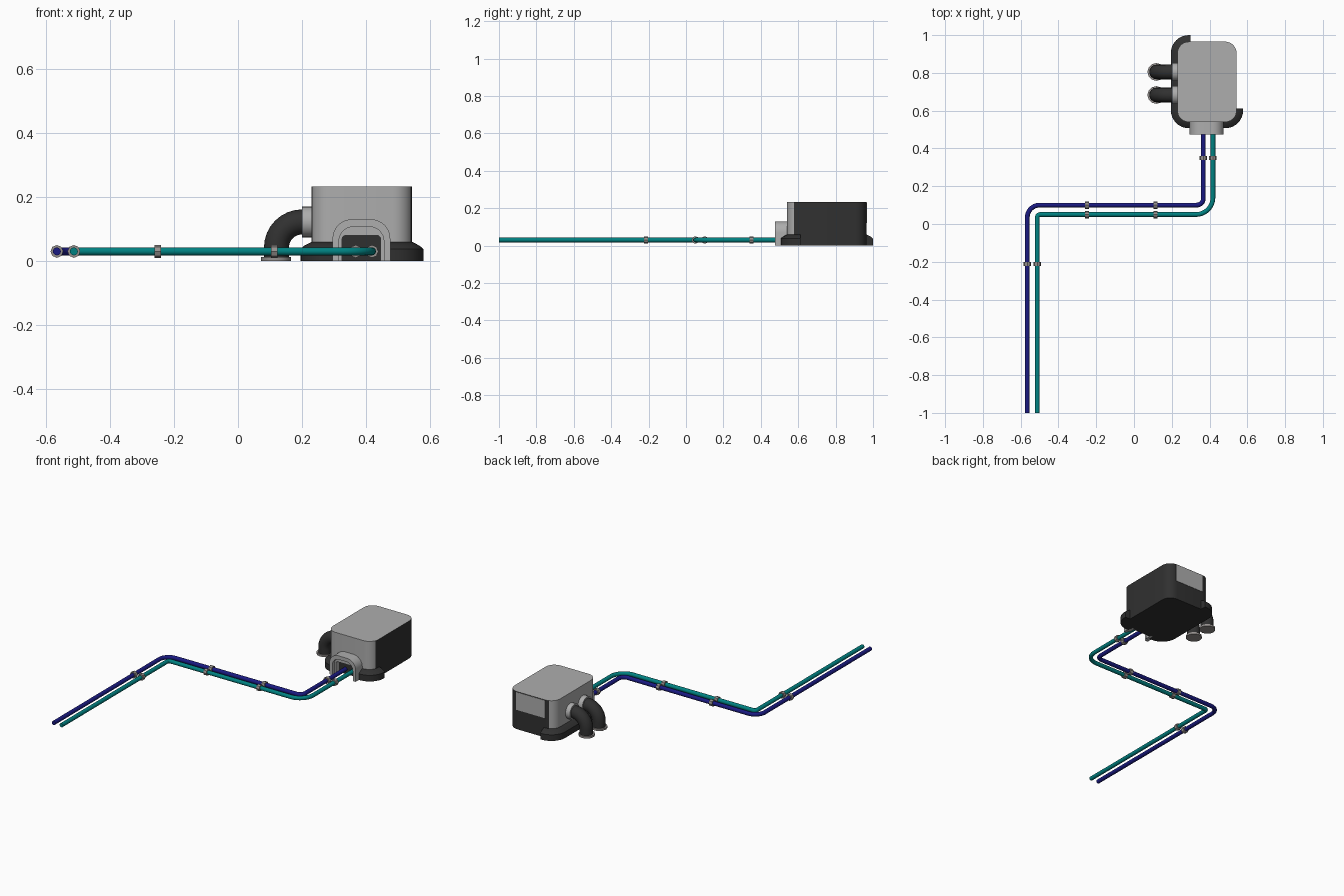
import bpy, bmesh, math
from mathutils import Vector

if "Cube" in bpy.data.objects:
    bpy.data.objects.remove(bpy.data.objects["Cube"])


def mat(name, col):
    m = bpy.data.materials.new(name)
    m.diffuse_color = (*col, 1)
    m.use_nodes = True
    m.node_tree.nodes["Principled BSDF"].inputs["Base Color"].default_value = m.diffuse_color
    return m


GREY = mat("casing_grey", (0.42, 0.42, 0.42))
DARK = mat("dark_rubber", (0.03, 0.03, 0.03))
BLUE = mat("blue_pipe", (0.01, 0.01, 0.22))
TEAL = mat("teal_pipe", (0.0, 0.22, 0.22))
METAL = mat("clamp_grey", (0.3, 0.28, 0.27))


def fillet(pts, radii, n=8):
    """Polyline with its inner corners rounded."""
    pts = [Vector(p) for p in pts]
    out = [pts[0]]
    for a, p, b, r in zip(pts, pts[1:], pts[2:], radii):
        u, v = (a - p).normalized(), (b - p).normalized()
        c = p + (u + v) * r
        for i in range(n + 1):
            t = i / n * math.pi / 2
            out.append(c - v * r * math.cos(t) - u * r * math.sin(t))
    return out + [pts[-1]]


def finish(name, bm, m):
    bmesh.ops.recalc_face_normals(bm, faces=bm.faces)
    me = bpy.data.meshes.new(name)
    bm.to_mesh(me)
    bm.free()
    ob = bpy.data.objects.new(name, me)
    bpy.context.collection.objects.link(ob)
    me.materials.append(m)
    smooth(ob)
    return ob


def smooth(ob):
    bpy.ops.object.select_all(action='DESELECT')
    ob.select_set(True)
    bpy.context.view_layer.objects.active = ob
    bpy.ops.object.shade_smooth_by_angle(angle=math.radians(35))


def prism(name, verts, step, m):
    """Closed outline pushed along a vector."""
    bm = bmesh.new()
    f = bm.faces.new([bm.verts.new(v) for v in verts])
    ext = bmesh.ops.extrude_face_region(bm, geom=[f], use_keep_orig=True)
    bmesh.ops.translate(bm, vec=step, verts=[g for g in ext["geom"] if isinstance(g, bmesh.types.BMVert)])
    return finish(name, bm, m)


def tube(name, pts, r, m, res=4):
    cu = bpy.data.curves.new(name, 'CURVE')
    cu.dimensions = '3D'
    cu.bevel_depth, cu.bevel_resolution, cu.use_fill_caps = r, res, True
    s = cu.splines.new('POLY')
    s.points.add(len(pts) - 1)
    for p, q in zip(s.points, pts):
        p.co = (*q, 1)
    ob = bpy.data.objects.new(name, cu)
    bpy.context.collection.objects.link(ob)
    cu.materials.append(m)
    bpy.ops.object.select_all(action='DESELECT')
    ob.select_set(True)
    bpy.context.view_layer.objects.active = ob
    bpy.ops.object.convert(target='MESH')
    smooth(bpy.context.object)


def cyl(name, loc, r, h, axis, m, n=24):
    bm = bmesh.new()
    bmesh.ops.create_cone(bm, cap_ends=True, segments=n, radius1=r, radius2=r, depth=h)
    rot = Vector(axis).to_track_quat('Z', 'Y').to_matrix()
    bmesh.ops.rotate(bm, matrix=rot, verts=bm.verts)
    bmesh.ops.translate(bm, vec=loc, verts=bm.verts)
    return finish(name, bm, m)


# Casing: rounded box, dark on right side, back and underside
X0, X1, Y0, Y1 = 0.23, 0.543, 0.54, 0.965
outline = fillet([(0.38, Y0), (X1, Y0), (X1, Y1), (X0, Y1), (X0, Y0), (0.38, Y0)], [0.06] * 4)[:-1]
body = prism("casing", [(p.x, p.y, 0) for p in outline], (0, 0, 0.233), GREY)
body.data.materials.append(DARK)
for f in body.data.polygons:
    if f.normal.x + f.normal.y > 0.5 or f.normal.z < -0.5:
        f.material_index = 1

# Grey panel on the upper back
prism("back_panel", [(0.29, Y1 - 0.01, 0.12), (0.49, Y1 - 0.01, 0.12),
                     (0.49, Y1 - 0.01, 0.23), (0.29, Y1 - 0.01, 0.23)], (0, 0.012, 0), GREY)


# Skirt around the foot, broken at the front collar
def skirt(name, path):
    sec = [(-0.06, 0), (0, 0), (0, 0.038), (-0.012, 0.048), (-0.035, 0.06), (-0.06, 0.06)]
    bm = bmesh.new()
    rings = []
    for i, p in enumerate(path):
        d = (path[min(i + 1, len(path) - 1)] - path[max(i - 1, 0)]).normalized()
        o = Vector((d.y, -d.x))
        rings.append([bm.verts.new((*(p + o * s), z)) for s, z in sec])
    k = len(sec)
    for a, b in zip(rings, rings[1:]):
        for j in range(k):
            bm.faces.new((a[j], a[(j + 1) % k], b[(j + 1) % k], b[j]))
    bm.faces.new(rings[0])
    bm.faces.new(rings[-1])
    finish(name, bm, DARK)


skirt("skirt_left", fillet([(0.30, 1.0), (0.195, 1.0), (0.195, 0.507), (0.31, 0.507)], [0.095, 0.095]))
skirt("skirt_right", fillet([(0.46, 0.507), (0.578, 0.507), (0.578, 0.612)], [0.095]))


# Front collar: stepped arch with a dark opening
def arch(xa, xb, h, r):
    return fillet([(xa, 0), (xa, h), (xb, h), (xb, 0)], [r, r])


def arch_ring(name, outer, inner, y, depth, m):
    prism(name, [(p.x, y, p.y) for p in outer + inner[::-1]], (0, depth, 0), m)


a, b, c = arch(0.295, 0.475, 0.13, 0.06), arch(0.315, 0.455, 0.107, 0.045), arch(0.325, 0.445, 0.08, 0.012)
arch_ring("collar_outer", a, b, 0.475, 0.07, GREY)
arch_ring("collar_inner", b, c, 0.495, 0.05, GREY)
prism("collar_opening", [(p.x, 0.53, p.y) for p in c], (0, 0.012, 0), DARK)

# Two elbow hoses on the left with socket and foot flange
for n, y in enumerate((0.805, 0.683), 1):
    cyl(f"hose_socket_{n}", (0.22, y, 0.122), 0.048, 0.04, (1, 0, 0), GREY)
    path = fillet([(0.22, 0.122), (0.12, 0.122), (0.12, 0.004)], [0.08])
    tube(f"hose_elbow_{n}", [(p.x, y, p.y) for p in path], 0.039, DARK, 6)
    cyl(f"hose_flange_{n}", (0.118, y, 0.006), 0.047, 0.012, (0, 0, 1), METAL, 12)

# Supply and return pipes with clamps
Z = 0.03
runs = (("blue_pipe", -0.565, 0.1, 0.367, (0.065, 0.035), BLUE),
        ("teal_pipe", -0.512, 0.05, 0.418, (0.016, 0.09), TEAL))
for name, xa, ym, xb, radii, m in runs:
    path = fillet([(xa, -1), (xa, ym), (xb, ym), (xb, 0.535)], radii)
    tube(name, [(p.x, p.y, Z) for p in path], 0.0125, m)
    spots = [((xa, -0.213, Z), (0, 1, 0)), ((-0.25, ym, Z), (1, 0, 0)),
             ((0.113, ym, Z), (1, 0, 0)), ((xb, 0.35, Z), (0, 1, 0))]
    for i, (loc, ax) in enumerate(spots, 1):
        cyl(f"{name}_clamp_{i}", loc, 0.02, 0.021, ax, METAL, 8)
